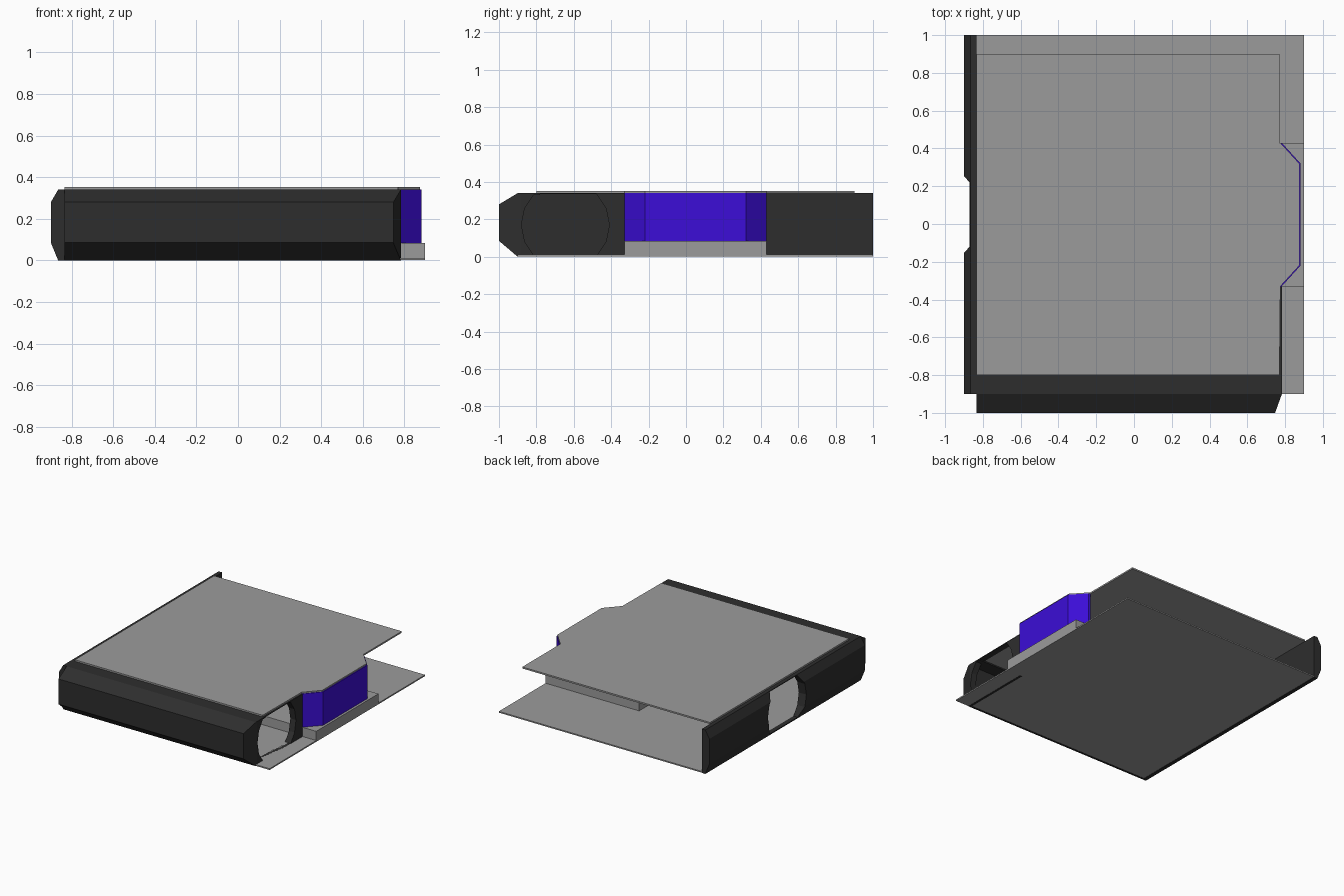
import bpy, bmesh, math
from mathutils import Vector

cube = bpy.data.objects.get("Cube")
if cube:
    bpy.data.objects.remove(cube, do_unlink=True)


def material(name, rgb):
    m = bpy.data.materials.new(name)
    m.use_nodes = True
    m.diffuse_color = (*rgb, 1)
    m.node_tree.nodes["Principled BSDF"].inputs["Base Color"].default_value = (*rgb, 1)
    return m


GREY = material("light grey", (0.33, 0.33, 0.33))
DARK = material("charcoal", (0.027, 0.027, 0.027))
BLUE = material("violet blue", (0.045, 0.004, 0.68))


def prism(name, profile, axis, lo, hi, mat):
    """Extrude a 2D profile along an axis; profile axes are the remaining two in order."""
    def place(p, t):
        c = list(p)
        c.insert("xyz".index(axis), t)
        return Vector(c)
    bm = bmesh.new()
    a = [bm.verts.new(place(p, lo)) for p in profile]
    b = [bm.verts.new(place(p, hi)) for p in profile]
    bm.faces.new(a)
    bm.faces.new(b[::-1])
    n = len(a)
    for i in range(n):
        j = (i + 1) % n
        bm.faces.new((a[i], b[i], b[j], a[j]))
    bmesh.ops.recalc_face_normals(bm, faces=bm.faces)
    me = bpy.data.meshes.new(name)
    bm.to_mesh(me)
    bm.free()
    ob = bpy.data.objects.new(name, me)
    bpy.context.collection.objects.link(ob)
    me.materials.append(mat)
    return ob


def box(name, x0, x1, y0, y1, z0, z1, mat):
    return prism(name, [(x0, y0), (x1, y0), (x1, y1), (x0, y1)], "z", z0, z1, mat)


def cut_port(ob, y, x0, x1):
    """Cut a round opening, flattened at top and bottom, through a side wall."""
    ring = []
    for i in range(16):
        a = math.tau * i / 16
        z = 0.17 + 0.235 * math.sin(a)
        ring.append((y + 0.235 * math.cos(a), z))
    # clip the circle between the upper and lower rims
    bm = bmesh.new()
    bm.faces.new([bm.verts.new((0, *p)) for p in ring])
    for z, d in ((0.012, -1), (0.336, 1)):
        bmesh.ops.bisect_plane(bm, geom=bm.verts[:] + bm.edges[:] + bm.faces[:],
                               plane_co=(0, 0, z), plane_no=(0, 0, d), clear_outer=True)
    bm.faces.ensure_lookup_table()
    outline = [(v.co.y, v.co.z) for v in bm.faces[0].verts]
    bm.free()
    cutter = prism("port_cutter", outline, "x", x0, x1, DARK)
    cutter.hide_render = True
    mod = ob.modifiers.new("port", "BOOLEAN")
    mod.operation, mod.solver, mod.object = "DIFFERENCE", "EXACT", cutter
    bpy.context.view_layer.objects.active = ob
    bpy.ops.object.modifier_apply(modifier=mod.name)
    bpy.data.objects.remove(cutter, do_unlink=True)


# Bottom plate
box("bottom_plate", -0.835, 0.9, -0.9, 1.0, 0.002, 0.012, GREY)

# Top plate with the bump on its left edge
bump = [(0.775, -0.33), (0.875, -0.22), (0.875, 0.32), (0.775, 0.43)]
prism("top_plate", [(-0.835, -0.8), (0.77, -0.8)] + bump + [(0.77, 0.43), (0.77, 0.9), (-0.835, 0.9)],
      "z", 0.34, 0.352, GREY)

# Chamfered long side wall with a port
side = prism("side_wall", [(-0.835, 0), (-0.865, 0), (-0.9, 0.085), (-0.9, 0.28),
                           (-0.865, 0.34), (-0.835, 0.34)], "y", -0.9, 1.0, DARK)
cut_port(side, 0.05, -1.0, -0.7)

# Chamfered front wall, its left end tapering in toward the front face
front = prism("front_wall", [(-0.885, 0), (-0.9, 0), (-1.0, 0.085), (-1.0, 0.28),
                             (-0.9, 0.34), (-0.885, 0.34)], "x", -0.835, 0.783, DARK)
for v in front.data.vertices:
    if v.co.x > 0 and v.co.y < -0.95:
        v.co.x = 0.747
box("front_top_lip", -0.835, 0.783, -0.9, -0.78, 0.33, 0.34, DARK)

# Short side wall with a port
short = box("short_side_wall", 0.735, 0.783, -0.886, -0.33, 0.004, 0.34, DARK)
cut_port(short, -0.645, 0.6, 0.9)
box("short_wall_foot", 0.765, 0.783, -0.9, -0.33, 0, 0.011, DARK)

# Inner tray and the thin coloured band around the bump
box("inner_tray", 0.1, 0.9, -0.33, 0.43, 0.012, 0.083, GREY)
inner = [(x - 0.012, y) for x, y in bump]
outer = [(x + 0.007, y) for x, y in bump]
prism("bump_band", outer + inner[::-1], "z", 0.083, 0.341, BLUE)
